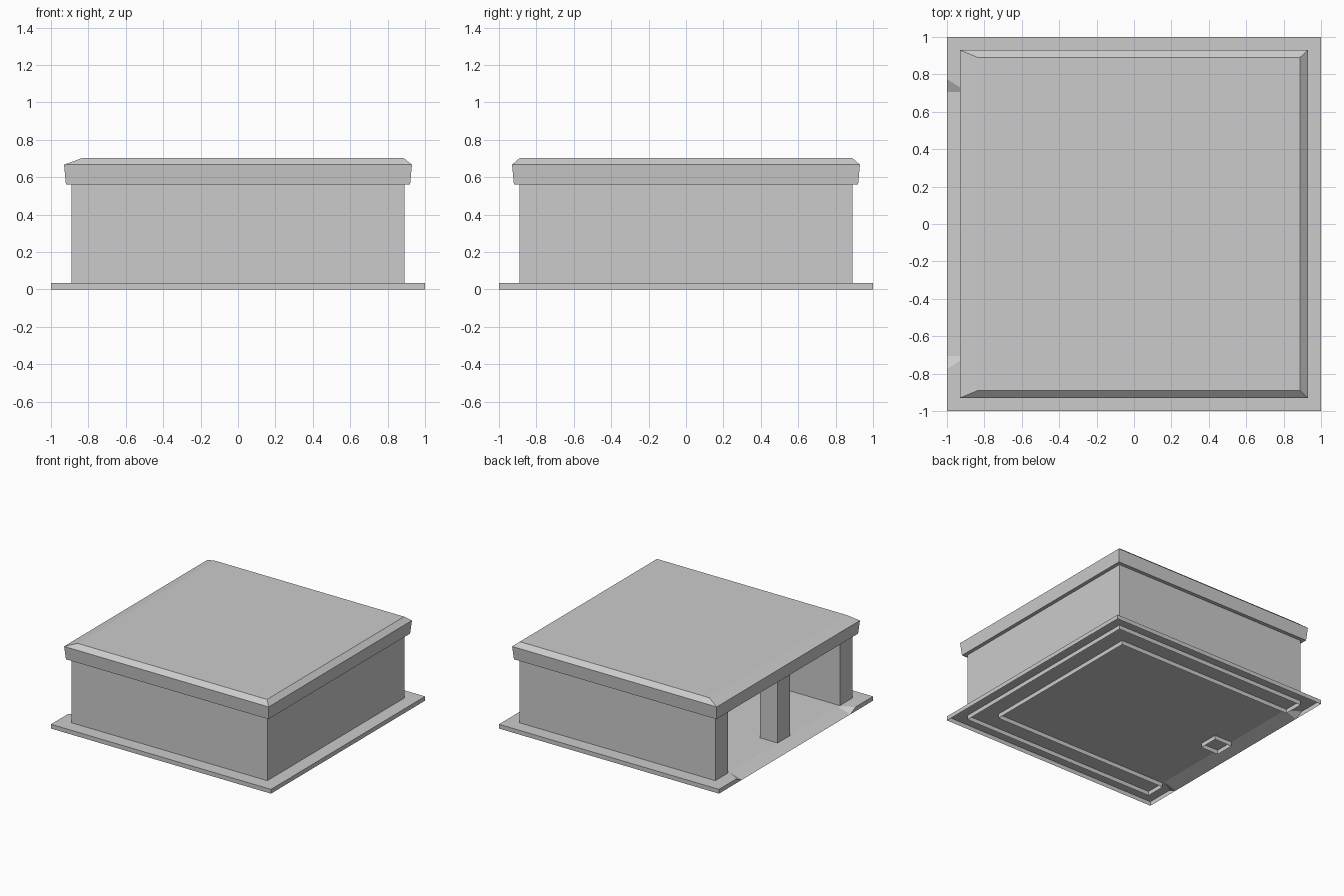
import bpy, bmesh

cube = bpy.data.objects.get("Cube")
if cube:
    bpy.data.objects.remove(cube, do_unlink=True)

# One plain material for the whole building
grey = bpy.data.materials.new("light_grey")
grey.use_nodes = True
COLOUR = (0.6, 0.6, 0.6, 1)
grey.diffuse_color = COLOUR
grey.node_tree.nodes["Principled BSDF"].inputs["Base Color"].default_value = COLOUR

SLAB = 0.035    # slab height
EAVE = 0.56     # underside of the roof
WALL = 0.89     # outer wall half width
INNER = 0.725   # inner wall half width


def finish(name, bm):
    mesh = bpy.data.meshes.new(name)
    bm.to_mesh(mesh)
    bm.free()
    mesh.materials.append(grey)
    obj = bpy.data.objects.new(name, mesh)
    bpy.context.collection.objects.link(obj)
    return obj


def ring(bm, x0, x1, y, z):
    return [bm.verts.new(p) for p in ((x0, -y, z), (x1, -y, z), (x1, y, z), (x0, y, z))]


def bridge(bm, low, high):
    n = len(low)
    for i in range(n):
        j = (i + 1) % n
        bm.faces.new((low[i], low[j], high[j], high[i]))


def open_prism(name, outline):
    """Upright shell following an outline, open below, tucked under the roof."""
    bm = bmesh.new()
    low = [bm.verts.new((x, y, 0)) for x, y in outline]
    high = [bm.verts.new((x, y, EAVE)) for x, y in outline]
    bridge(bm, low, high)
    return finish(name, bm)


# Hollow floor slab with a ramp and flared sides dropped into the open edge
bm = bmesh.new()
RAMP, FLARE = 0.705, 0.775
back = [bm.verts.new((1, y, SLAB)) for y in (-1, 1)]
corner = [bm.verts.new((-1, y, SLAB)) for y in (-1, 1)]
flare = [bm.verts.new((-1, y, SLAB)) for y in (-FLARE, FLARE)]
crest = [bm.verts.new((-WALL, y, SLAB)) for y in (-RAMP, RAMP)]
foot = [bm.verts.new((-1, y, 0)) for y in (-RAMP, RAMP)]
base_back = [bm.verts.new((1, y, 0)) for y in (-1, 1)]
base_corner = [bm.verts.new((-1, y, 0)) for y in (-1, 1)]
bm.faces.new((back[0], back[1], corner[1], flare[1], crest[1], crest[0], flare[0], corner[0]))
bm.faces.new((crest[0], crest[1], foot[1], foot[0]))
bm.faces.new((base_back[0], base_back[1], back[1], back[0]))
for s in (0, 1):
    faces = [(flare[s], crest[s], foot[s]),
             (corner[s], flare[s], foot[s], base_corner[s]),
             (base_corner[s], base_back[s], back[s], corner[s])]
    for f in faces:
        bm.faces.new(f if s == 0 else f[::-1])
bmesh.ops.recalc_face_normals(bm, faces=bm.faces)
finish("floor_slab", bm)

# Walls on three sides, open towards the ramp
open_prism("walls", [(-WALL, -WALL), (WALL, -WALL), (WALL, WALL), (-WALL, WALL),
                     (-WALL, INNER), (INNER, INNER), (INNER, -INNER), (-WALL, -INNER)])

# Post between the two openings
POST = 0.08
open_prism("middle_post", [(-WALL, -POST), (-WALL + 2 * POST, -POST),
                           (-WALL + 2 * POST, POST), (-WALL, POST)])

# Flared roof with chamfered top, longer slope over the opening
bm = bmesh.new()
eave = ring(bm, -0.92, 0.92, 0.92, EAVE)
rim = ring(bm, -0.93, 0.93, 0.93, 0.667)
top = ring(bm, -0.835, 0.887, 0.89, 0.702)
bridge(bm, eave, rim)
bridge(bm, rim, top)
bm.faces.new(top)
bm.faces.new(eave[::-1])
finish("roof", bm)
